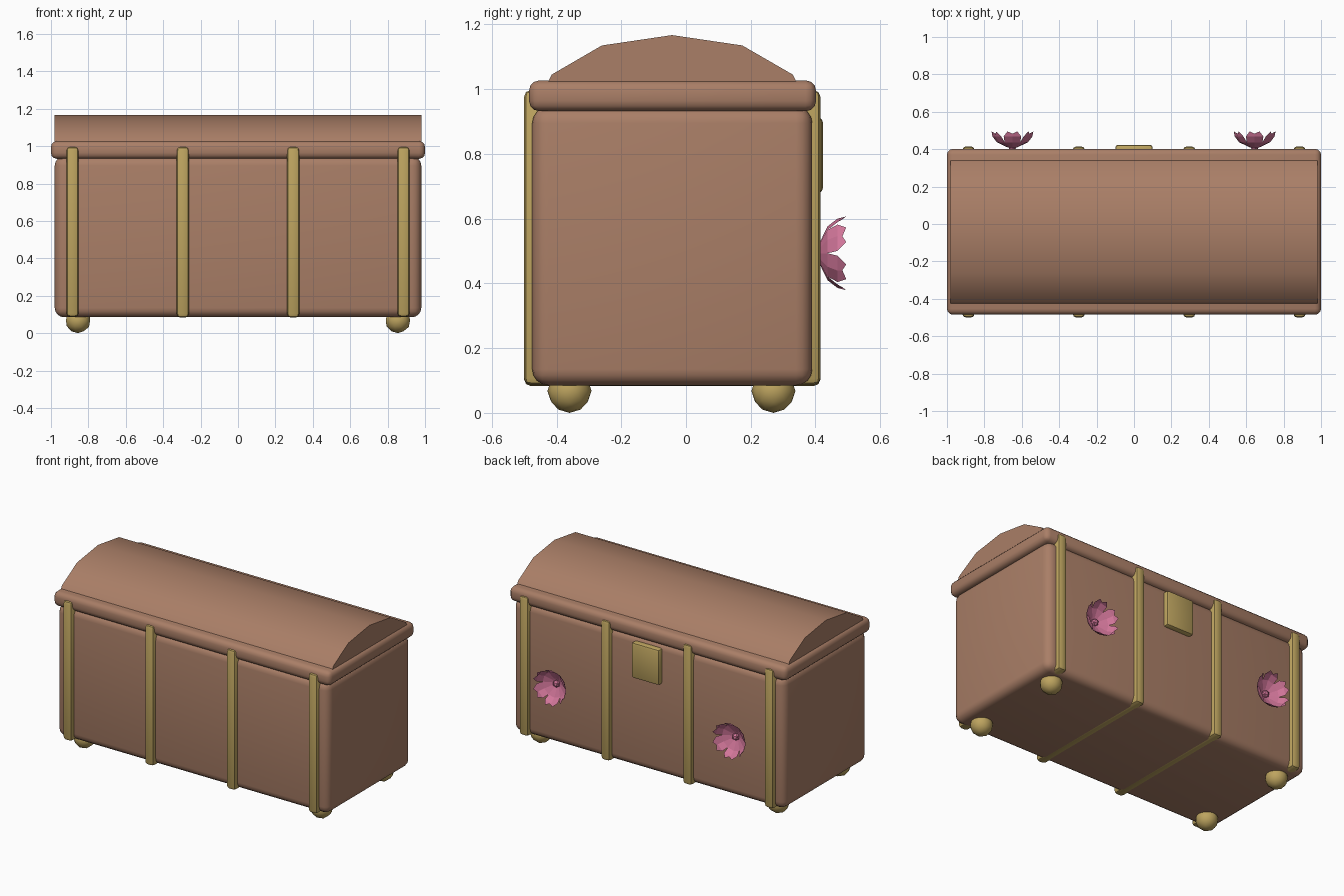
import bpy, bmesh, math
from mathutils import Vector, Matrix

default = bpy.data.objects.get("Cube")
if default:
    bpy.data.objects.remove(default, do_unlink=True)


def material(name, rgb):
    m = bpy.data.materials.new(name)
    m.use_nodes = True
    m.diffuse_color = (*rgb, 1)
    m.node_tree.nodes["Principled BSDF"].inputs["Base Color"].default_value = (*rgb, 1)
    return m


brown = material("brown wood", (0.40, 0.21, 0.135))
gold = material("aged gold", (0.51, 0.37, 0.115))
pink = material("blossom pink", (0.64, 0.18, 0.32))


def finish(name, bm, mat, smooth=True):
    bmesh.ops.recalc_face_normals(bm, faces=bm.faces)
    mesh = bpy.data.meshes.new(name)
    bm.to_mesh(mesh)
    bm.free()
    mesh.materials.append(mat)
    obj = bpy.data.objects.new(name, mesh)
    bpy.context.collection.objects.link(obj)
    if smooth:
        bpy.ops.object.select_all(action="DESELECT")
        obj.select_set(True)
        bpy.context.view_layer.objects.active = obj
        bpy.ops.object.shade_smooth_by_angle(angle=math.radians(40))
    return obj


def rounded_box(name, low, high, bevel, segments, mat):
    low, high = Vector(low), Vector(high)
    bm = bmesh.new()
    place = Matrix.Translation((low + high) / 2) @ Matrix.Diagonal((*(high - low), 1))
    bmesh.ops.create_cube(bm, size=1, matrix=place)
    bmesh.ops.bevel(bm, geom=bm.edges[:], offset=bevel, segments=segments,
                    profile=0.5, affect="EDGES")
    return finish(name, bm, mat)


# Chest body and lid rim
rounded_box("chest_body", (-0.98, -0.475, 0.085), (0.98, 0.39, 0.945), 0.05, 4, brown)
rounded_box("lid_rim", (-1, -0.485, 0.932), (1, 0.402, 1.027), 0.032, 3, brown)

# Domed lid, a profile extruded along the chest
profile = [(-0.435, 1.005), (-0.415, 1.045), (-0.26, 1.135), (-0.043, 1.167),
           (0.174, 1.135), (0.33, 1.045), (0.35, 1.005)]
bm = bmesh.new()
end = bm.faces.new([bm.verts.new((-0.98, y, z)) for y, z in profile])
extruded = bmesh.ops.extrude_face_region(bm, geom=[end], use_keep_orig=True)
bmesh.ops.translate(bm, vec=(1.96, 0, 0),
                    verts=[v for v in extruded["geom"] if isinstance(v, bmesh.types.BMVert)])
finish("lid_dome", bm, brown)

# Four straps around the chest
for i, x in enumerate((-0.885, -0.295, 0.295, 0.885)):
    bottom = 0.083 if i in (1, 2) else 0.087
    rounded_box(f"strap_{i + 1}", (x - 0.033, -0.5, bottom), (x + 0.033, 0.415, 0.997),
                0.02, 2, gold)

# Lock plate on the back
rounded_box("lock_plate", (-0.1, 0.36, 0.68), (0.1, 0.423, 0.912), 0.014, 2, gold)

# Ball feet
for side, x in (("right", -0.855), ("left", 0.855)):
    for row, y in (("front", -0.36), ("back", 0.27)):
        bm = bmesh.new()
        bmesh.ops.create_icosphere(bm, subdivisions=2, radius=0.068,
                                   matrix=Matrix.Translation((x, y, 0.068)))
        finish(f"{row}_{side}_foot", bm, gold)

# Cup-shaped blossoms with notched petals, opening backwards
ROWS = [(0.033, 0.413, 30), (0.083, 0.437, 30), (0.107, 0.468, 26), (0.117, 0.495, 13)]


def blossom(name, cx, cz, petals=6):
    bm = bmesh.new()

    def point(radius, y, angle):
        return bm.verts.new((cx + radius * math.sin(angle), y, cz + radius * math.cos(angle)))

    for p in range(petals):
        mid = math.tau * p / petals
        grid = []
        for r, y, half in ROWS:
            spread = math.radians(half)
            dip = 0.012 if r == ROWS[-1][0] else 0
            grid.append([point(r, y, mid - spread), point(r - dip, y - dip, mid),
                         point(r, y, mid + spread)])
        for a, b in zip(grid, grid[1:]):
            for k in range(2):
                bm.faces.new((a[k], a[k + 1], b[k + 1], b[k]))
        centre = bm.verts.new((cx, 0.4, cz))
        for k in range(2):
            bm.faces.new((centre, grid[0][k + 1], grid[0][k]))
    bmesh.ops.remove_doubles(bm, verts=bm.verts, dist=0.0005)
    finish(name + "_petals", bm, pink, smooth=False)

    bm = bmesh.new()
    bmesh.ops.create_icosphere(bm, subdivisions=1, radius=0.024,
                               matrix=Matrix.Translation((cx, 0.415, cz)))
    finish(name + "_centre", bm, pink, smooth=False)


blossom("right_blossom", -0.65, 0.493)
blossom("left_blossom", 0.645, 0.493)
